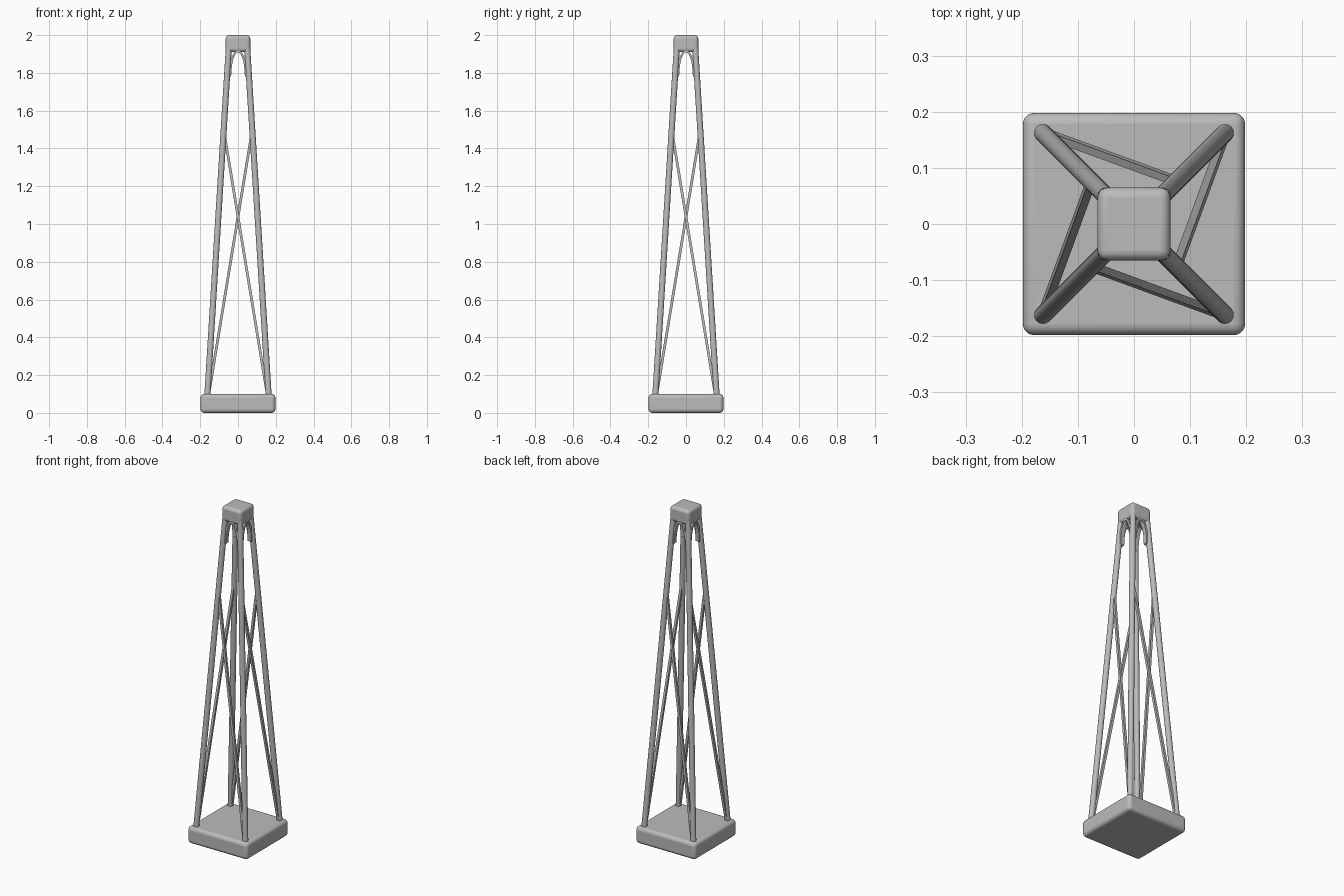
import bpy
import math
from mathutils import Vector, Matrix

if "Cube" in bpy.data.objects:
    bpy.data.objects.remove(bpy.data.objects["Cube"])

grey = bpy.data.materials.new("light grey metal")
grey.use_nodes = True
colour = (0.5, 0.5, 0.5, 1)
grey.diffuse_color = colour
grey.node_tree.nodes["Principled BSDF"].inputs["Base Color"].default_value = colour


def finish(obj, name):
    obj.name = name
    obj.data.materials.append(grey)
    bpy.ops.object.select_all(action='DESELECT')
    obj.select_set(True)
    bpy.context.view_layer.objects.active = obj
    bpy.ops.object.shade_smooth_by_angle(angle=math.radians(35))
    return obj


def rounded_block(name, width, bottom, top, radius):
    bpy.ops.mesh.primitive_cube_add(size=1, location=(0, 0, (bottom + top) / 2))
    obj = bpy.context.object
    obj.scale = (width, width, top - bottom)
    bpy.ops.object.transform_apply(location=False, rotation=False, scale=True)
    bevel = obj.modifiers.new("rounding", 'BEVEL')
    bevel.width = radius
    bevel.segments = 5
    return finish(obj, name)


def bar(name, start, end, radius, sides, roll=0):
    axis = end - start
    bpy.ops.mesh.primitive_cylinder_add(
        vertices=sides, radius=radius, depth=axis.length, location=(start + end) / 2)
    obj = bpy.context.object
    # Keep the section aligned with the tower's sides
    z = axis.normalized()
    y = (Vector((0, 1, 0)) - z * z.y).normalized()
    frame = Matrix((y.cross(z), y, z)).transposed()
    obj.rotation_euler = (frame @ Matrix.Rotation(roll, 3, 'Z')).to_euler()
    return finish(obj, name)


def arch(name, spring=1.78, crown=1.908, half=0.036, thickness=0.024):
    # Flat plate between two legs with a rounded opening below the cap
    steps = 20
    verts, faces = [], []
    for i in range(steps + 1):
        a = math.pi * i / steps
        x = half * math.cos(a)
        z = spring + (crown - spring) * math.sin(a)
        outer = 0.05 * math.cos(a)
        for y in (-thickness / 2, thickness / 2):
            verts += [(x, y, z), (outer, y, max(z, spring) + 0.012 * math.sin(a))]
    for i in range(steps):
        b, n = i * 4, i * 4 + 4
        faces += [(b, b + 1, n + 1, n), (b + 2, n + 2, n + 3, b + 3),
                  (b, n, n + 2, b + 2), (b + 1, b + 3, n + 3, n + 1)]
    mesh = bpy.data.meshes.new(name)
    mesh.from_pydata(verts, [], faces)
    mesh.update()
    obj = bpy.data.objects.new(name, mesh)
    bpy.context.collection.objects.link(obj)
    # Follow the inward lean of the legs
    obj.matrix_world = Matrix.Translation((0, -0.05, 0))
    return finish(obj, name)


# Base and cap
rounded_block("base_block", 0.396, 0, 0.1, 0.02)
rounded_block("top_cap", 0.13, 1.91, 2.0, 0.018)

# One leg, brace and arch for each side
for i, side in enumerate(("front", "left", "back", "right")):
    turn = Matrix.Rotation(i * math.pi / 2, 4, 'Z')
    parts = [
        bar(side + "_leg", Vector((0.163, -0.163, 0.08)), Vector((0.049, -0.049, 1.93)), 0.016, 24),
        bar(side + "_diagonal_brace", Vector((0.156, -0.161, 0.09)),
            Vector((-0.071, -0.078, 1.47)), 0.01, 4, math.pi / 4),
        arch(side + "_arch"),
    ]
    for part in parts:
        bpy.context.view_layer.update()
        part.matrix_world = turn @ part.matrix_world
